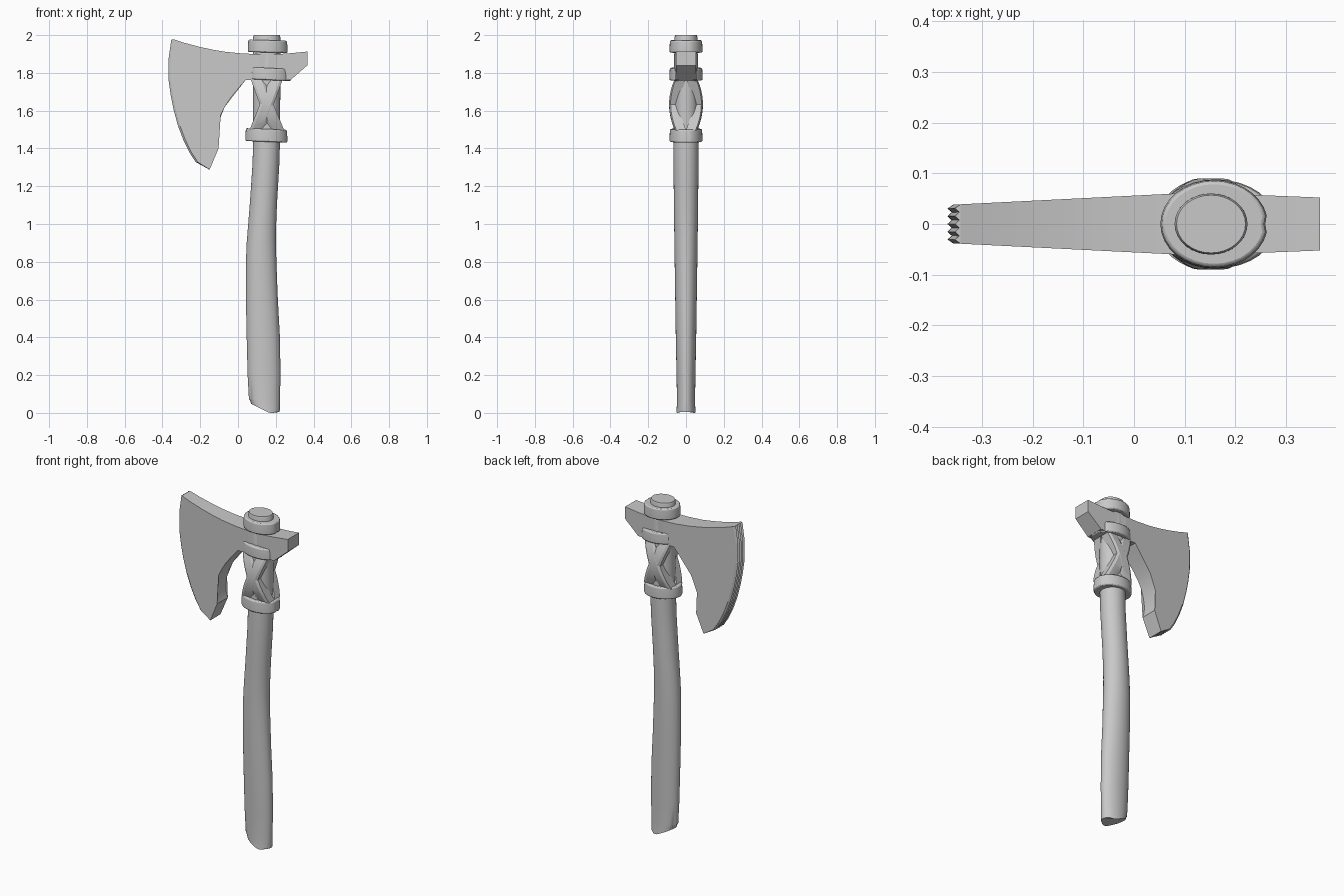
import bpy, bmesh, math

if "Cube" in bpy.data.objects:
    bpy.data.objects.remove(bpy.data.objects["Cube"])

steel = bpy.data.materials.new("plain_grey")
steel.diffuse_color = (0.58, 0.58, 0.58, 1)
steel.use_nodes = True
steel.node_tree.nodes["Principled BSDF"].inputs["Base Color"].default_value = steel.diffuse_color


def finish(name, bm, smooth=None, bevel=0):
    bmesh.ops.remove_doubles(bm, verts=bm.verts, dist=1e-5)
    bmesh.ops.recalc_face_normals(bm, faces=bm.faces)
    me = bpy.data.meshes.new(name)
    bm.to_mesh(me)
    bm.free()
    me.materials.append(steel)
    ob = bpy.data.objects.new(name, me)
    bpy.context.collection.objects.link(ob)
    if bevel:
        mod = ob.modifiers.new("soft_edges", 'BEVEL')
        mod.width, mod.segments, mod.limit_method = bevel, 2, 'ANGLE'
        mod.angle_limit = math.radians(40)
    if smooth:
        bpy.ops.object.select_all(action='DESELECT')
        ob.select_set(True)
        bpy.context.view_layer.objects.active = ob
        bpy.ops.object.shade_smooth_by_angle(angle=math.radians(smooth))
    return ob


def loft(bm, rings, caps=True):
    """Skin a list of closed point rings."""
    vs = [[bm.verts.new(p) for p in r] for r in rings]
    n = len(vs[0])
    for a, b in zip(vs, vs[1:]):
        for i in range(n):
            j = (i + 1) % n
            bm.faces.new((a[i], a[j], b[j], b[i]))
    if caps:
        bm.faces.new(vs[0])
        bm.faces.new(vs[-1])


def oval(cx, rx, ry, zf, n=32, seam=1.0):
    pts = []
    for i in range(n):
        a = 2 * math.pi * i / n
        k = seam if i == 0 else 1.0
        x = cx + rx * k * math.cos(a)
        pts.append((x, ry * math.sin(a), zf(x)))
    return pts


# curved handle: z, left x, right x, half depth
sections = [(0.07, .058, .222, .048), (0.2, .051, .225, .050), (0.4, .046, .222, .054),
            (0.6, .042, .211, .057), (0.8, .042, .203, .060), (0.9, .046, .201, .061),
            (1.0, .054, .202, .063), (1.1, .062, .206, .064), (1.2, .069, .212, .065),
            (1.32, .077, .219, .066), (1.43, .080, .222, .067), (1.7, .080, .224, .064),
            (1.99, .080, .224, .060), (2.0, .084, .220, .057)]
rings = [oval(.145, .075, .05, lambda x: .005 + .5 * max(0, .165 - x) - .005 * (x < .19)),
         oval(.142, .080, .049, lambda x: .02 + .5 * max(0, .165 - x))]
rings += [oval((l + r) / 2, (r - l) / 2, d, lambda x, z=z: z) for z, l, r, d in sections]
bm = bmesh.new()
loft(bm, rings)
finish("handle", bm, 35)

# three collars with a small seam notch: z0, z1, centre x, radius x, radius y, tilt
for name, z0, z1, cx, rx, ry, tilt in [("lower_collar", 1.435, 1.503, .151, .112, .087, -.04),
                                       ("middle_collar", 1.762, 1.826, .162, .120, .088, -.05),
                                       ("top_collar", 1.908, 1.973, .158, .106, .087, -.03)]:
    bm = bmesh.new()
    loft(bm, [oval(cx, rx * k, ry * k, lambda x, z=z: z + tilt * (x - cx), seam=.95)
              for z, k in [(z0, 1.0), ((z0 + z1) / 2, 1.0), (z1, .97)]])
    finish(name, bm, 35, .006)


def plate(name, outline, half):
    """Outline in x-z, thickened in y by half(x)."""
    bm = bmesh.new()
    loft(bm, [[(x, s * half(x), z) for x, z in outline] for s in (-1, 1)])
    bmesh.ops.triangulate(bm, faces=[f for f in bm.faces if len(f.verts) > 4])
    return finish(name, bm, 25)


def blade_half(x):
    return .038 + (x + .36) * .05


# blade with hanging beard
edge = [(-.342, 1.978), (-.356, 1.88), (-.357, 1.765), (-.345, 1.68), (-.330, 1.605),
        (-.307, 1.52), (-.279, 1.446), (-.247, 1.38), (-.213, 1.328), (-.15, 1.288)]
beard = [(-.103, 1.40), (-.113, 1.43), (-.116, 1.47), (-.108, 1.525), (-.093, 1.575),
         (-.07, 1.62), (-.043, 1.662), (-.013, 1.70), (.04, 1.762), (.11, 1.762)]
top = [(.11, 1.90), (.03, 1.902), (-.07, 1.912), (-.14, 1.924), (-.204, 1.938), (-.28, 1.958)]
plate("blade", edge + beard + top, blade_half)

# square poll behind the handle
plate("poll", [(.11, 1.762), (.278, 1.762), (.367, 1.84), (.367, 1.913), (.29, 1.905),
               (.22, 1.90), (.11, 1.90)], lambda x: .0625 - (x - .11) * .04)

# ribbed cutting edge: five ridges running along the blade
bm = bmesh.new()
rows = []
for i, (x, z) in enumerate(edge):
    reach = .011 if i < len(edge) - 1 else 0.002
    h = blade_half(x)
    rows.append([bm.verts.new((x - (reach if k % 2 else reach * .25 * (0 < k < 10)),
                               -h + 2 * h * k / 10, z)) for k in range(11)])
for a, b in zip(rows, rows[1:]):
    for k in range(10):
        bm.faces.new((a[k], a[k + 1], b[k + 1], b[k]))
bm.faces.new(rows[0])
bm.faces.new(rows[-1])
finish("cutting_edge", bm)

# crossed lashings on the front and back of the handle
for side, face in (("front", -1), ("back", 1)):
    for lean, tag in ((1, "rising"), (-1, "falling")):
        bm = bmesh.new()
        rings = []
        for i in range(9):
            t = -1 + i / 4
            cx = .152 + lean * .052 * t
            out = .058 + .031 * (1 - t * t) + (.001 if lean > 0 else 0)
            back = .045 * (1 - abs(t))
            w = .037 - .003 * t
            z = 1.633 + .137 * t
            rings.append([(cx - w, face * back, z), (cx - w, face * (out - .008), z),
                          (cx - w * .6, face * out, z), (cx + w * .6, face * out, z),
                          (cx + w, face * (out - .008), z), (cx + w, face * back, z)])
        loft(bm, rings)
        finish(f"{side}_{tag}_lashing", bm, 25)
